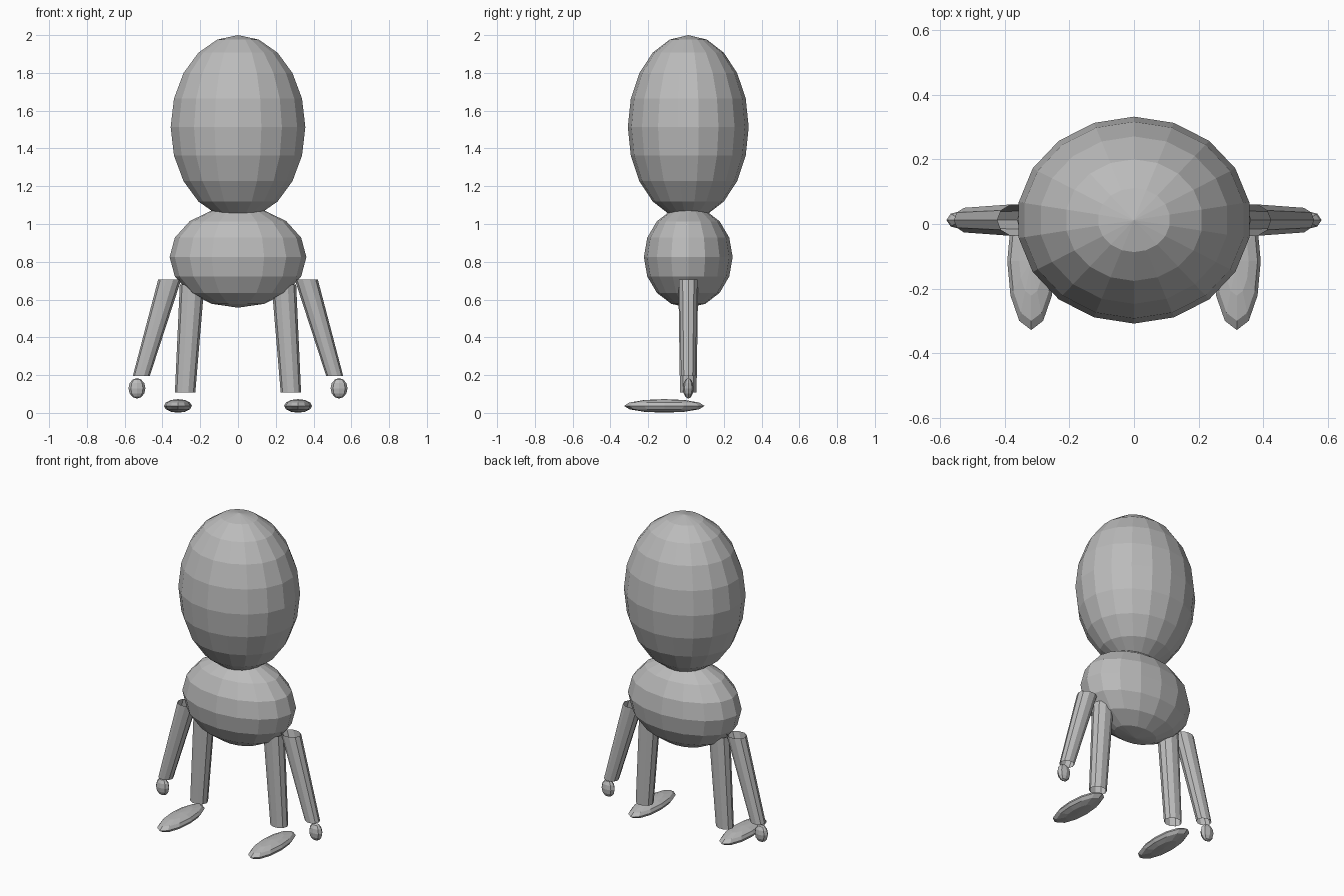
import bpy, bmesh
from math import cos, sin, tau
from mathutils import Matrix, Vector

cube = bpy.data.objects.get("Cube")
if cube:
    bpy.data.objects.remove(cube, do_unlink=True)

grey = bpy.data.materials.new("plain grey")
grey.use_nodes = True
COLOUR = (0.5, 0.5, 0.5, 1)
grey.diffuse_color = COLOUR
grey.node_tree.nodes["Principled BSDF"].inputs["Base Color"].default_value = COLOUR

DEPTH = 0.012  # shared y centre of the upright parts


def finish(name, bm):
    mesh = bpy.data.meshes.new(name)
    bmesh.ops.recalc_face_normals(bm, faces=bm.faces)
    bm.to_mesh(mesh)
    bm.free()
    mesh.materials.append(grey)
    obj = bpy.data.objects.new(name, mesh)
    bpy.context.collection.objects.link(obj)


def ellipsoid(name, centre, radii, segments, rings):
    bm = bmesh.new()
    place = Matrix.Translation(centre) @ Matrix.Diagonal((*radii, 1))
    bmesh.ops.create_uvsphere(bm, u_segments=segments, v_segments=rings,
                              radius=1, matrix=place)
    finish(name, bm)


def limb(name, top, top_radii, bottom, bottom_radii, sides=10):
    """Open, leaning, tapered tube with level ends."""
    bm = bmesh.new()
    loops = []
    for centre, (rx, ry) in ((top, top_radii), (bottom, bottom_radii)):
        loops.append([bm.verts.new(Vector(centre) + Vector(
            (rx * cos(tau * i / sides), ry * sin(tau * i / sides), 0)))
            for i in range(sides)])
    upper, lower = loops
    for i in range(sides):
        j = (i + 1) % sides
        bm.faces.new((lower[i], lower[j], upper[j], upper[i]))
    finish(name, bm)


# Head and body
ellipsoid("head", (0, DEPTH, 1.513), (0.362, 0.32, 0.487), 18, 10)
ellipsoid("body", (0, DEPTH, 0.825), (0.362, 0.235, 0.268), 16, 8)

# Paired limbs
for side, s in (("left", 1), ("right", -1)):
    limb(side + "_arm", (s * 0.362, DEPTH, 0.705), (0.061, 0.051),
         (s * 0.512, DEPTH, 0.195), (0.045, 0.04))
    limb(side + "_leg", (s * 0.243, DEPTH, 0.68), (0.065, 0.055),
         (s * 0.28, DEPTH, 0.107), (0.054, 0.046))
    ellipsoid(side + "_hand", (s * 0.535, DEPTH, 0.13), (0.045, 0.028, 0.054), 8, 6)
    ellipsoid(side + "_foot", (s * 0.318, -0.115, 0.037), (0.074, 0.213, 0.036), 12, 6)
